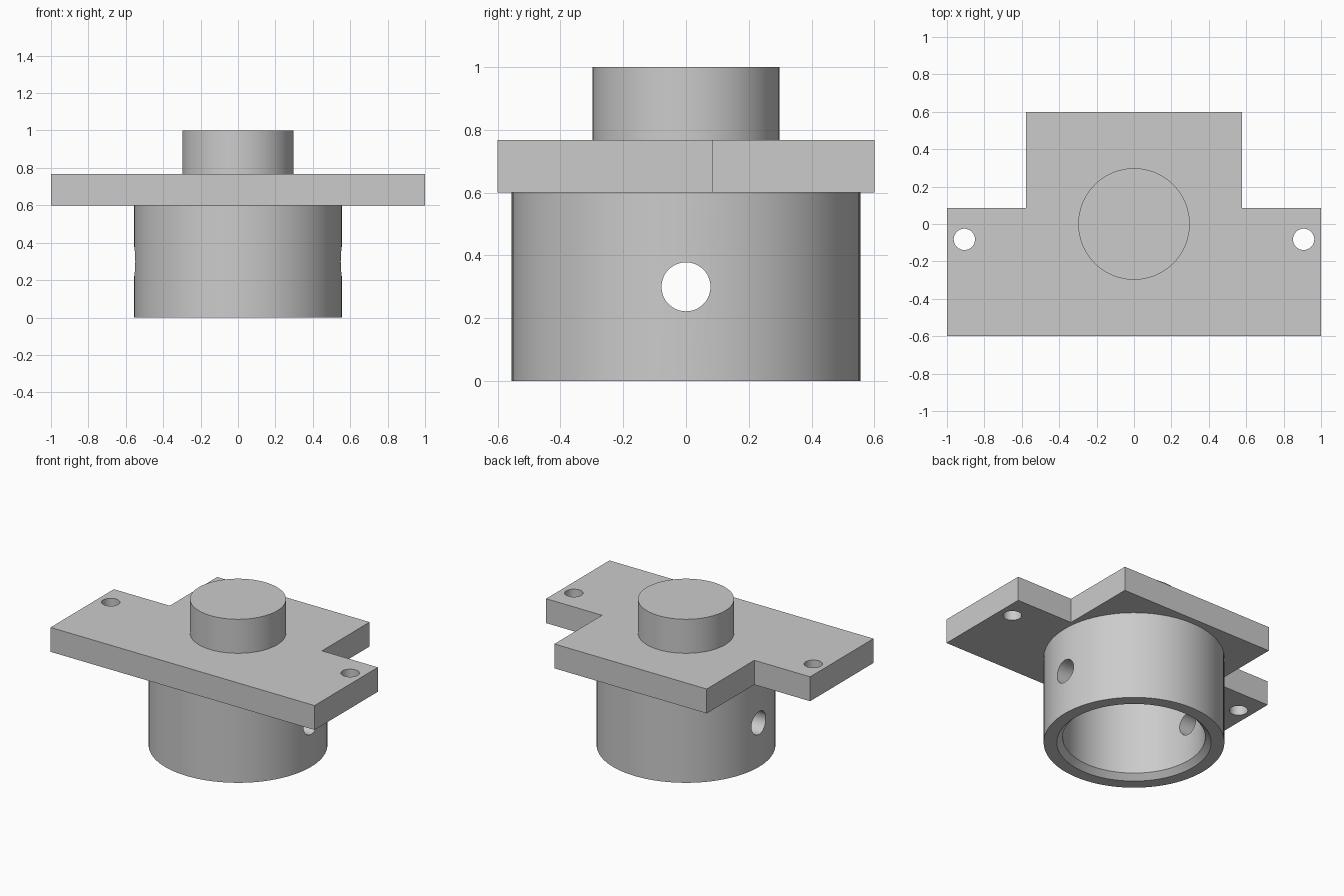
import bpy, bmesh, math

SEGMENTS = 96

old = bpy.data.objects.get("Cube")
if old:
    bpy.data.objects.remove(old, do_unlink=True)

grey = bpy.data.materials.new("plain grey")
grey.use_nodes = True
colour = (0.6, 0.6, 0.6, 1)
grey.diffuse_color = colour
grey.node_tree.nodes["Principled BSDF"].inputs["Base Color"].default_value = colour


def make(name, bm):
    bmesh.ops.recalc_face_normals(bm, faces=bm.faces)
    mesh = bpy.data.meshes.new(name)
    bm.to_mesh(mesh)
    bm.free()
    mesh.materials.append(grey)
    obj = bpy.data.objects.new(name, mesh)
    bpy.context.collection.objects.link(obj)
    return obj


def prism(name, outline, bottom, top):
    bm = bmesh.new()
    face = bm.faces.new([bm.verts.new((x, y, bottom)) for x, y in outline])
    ext = bmesh.ops.extrude_face_region(bm, geom=[face])
    for v in ext["geom"]:
        if isinstance(v, bmesh.types.BMVert):
            v.co.z = top
    return make(name, bm)


def circle(radius, cx=0, cy=0, n=SEGMENTS):
    angles = [2 * math.pi * i / n for i in range(n)]
    return [(cx + radius * math.cos(a), cy + radius * math.sin(a)) for a in angles]


def lathe(name, profile):
    bm = bmesh.new()
    rings = [[bm.verts.new((x, y, z)) for x, y in circle(r)] for r, z in profile]
    for a, b in zip(rings, rings[1:] + rings[:1]):
        for i in range(SEGMENTS):
            j = (i + 1) % SEGMENTS
            bm.faces.new((a[i], a[j], b[j], b[i]))
    return make(name, bm)


def cut(obj, cutter):
    cutter.hide_render = True
    mod = obj.modifiers.new("cut", "BOOLEAN")
    mod.operation = "DIFFERENCE"
    mod.solver = "EXACT"
    mod.object = cutter
    bpy.ops.object.select_all(action="DESELECT")
    bpy.context.view_layer.objects.active = obj
    obj.select_set(True)
    bpy.ops.object.modifier_apply(modifier=mod.name)
    bpy.data.objects.remove(cutter, do_unlink=True)


def smooth(obj):
    bpy.ops.object.select_all(action="DESELECT")
    bpy.context.view_layer.objects.active = obj
    obj.select_set(True)
    bpy.ops.object.shade_smooth_by_angle(angle=math.radians(30))


# Stepped mounting plate with a bolt hole in each ear
half = [(1, -0.6), (1, 0.085), (0.577, 0.085), (0.577, 0.6)]
outline = half + [(-x, y) for x, y in reversed(half)]
plate = prism("mounting_plate", outline, 0.6, 0.767)
for side in (-1, 1):
    cut(plate, prism("bolt_hole_cutter", circle(0.057, side * 0.907, -0.082, 48), 0.5, 0.9))

# Hollow collar with a chamfered mouth
collar = lathe("collar", [(0.555, 0), (0.555, 0.6), (0.438, 0.6), (0.438, 0.036), (0.474, 0)])

# Cross hole through both collar walls
cross = prism("cross_hole_cutter", circle(0.078, n=48), -0.8, 0.8)
cross.rotation_euler.y = math.pi / 2
cross.location.z = 0.3
bpy.context.view_layer.update()
cut(collar, cross)

# Round boss on top
boss = prism("top_boss", circle(0.298), 0.767, 1)

for part in (plate, collar, boss):
    smooth(part)
